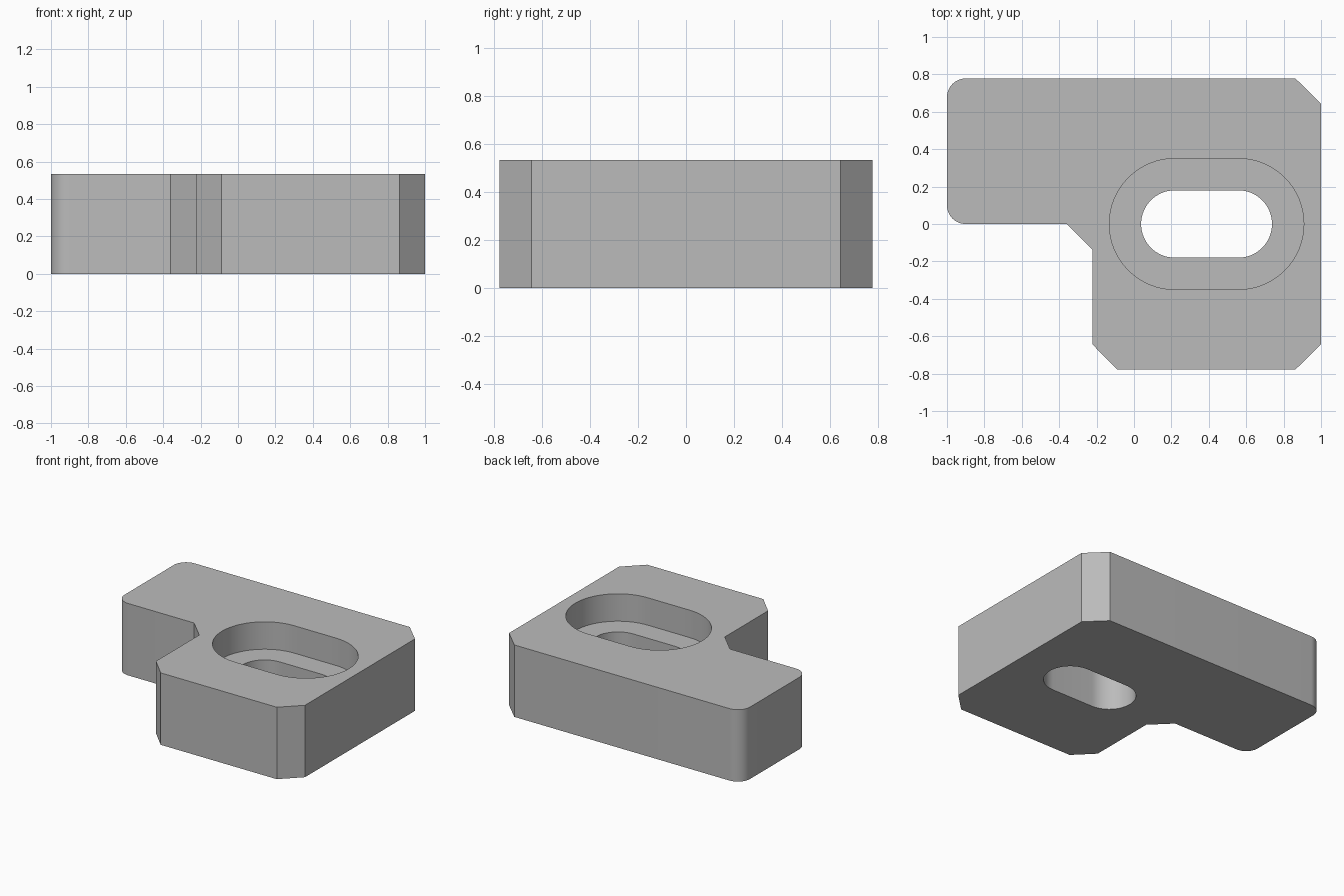
import bpy
import bmesh
from math import cos, sin, pi, radians

old = bpy.data.objects.get("Cube")
if old:
    bpy.data.objects.remove(old, do_unlink=True)

HEIGHT = 0.533
LEDGE = 0.33
SLOT_X, SLOT_HALF = 0.388, 0.17

grey = bpy.data.materials.new("plain grey")
grey.use_nodes = True
colour = (0.5, 0.5, 0.5, 1)
grey.diffuse_color = colour
grey.node_tree.nodes["Principled BSDF"].inputs["Base Color"].default_value = colour


def arc(cx, cy, r, start, end, steps):
    angles = [radians(start + (end - start) * i / steps) for i in range(steps + 1)]
    return [(cx + r * cos(a), cy + r * sin(a)) for a in angles]


def prism(name, outline, z0, z1):
    """Extrude a counter-clockwise outline upward into a solid."""
    bm = bmesh.new()
    base = bm.faces.new([bm.verts.new((x, y, z0)) for x, y in outline])
    top = bmesh.ops.extrude_face_region(bm, geom=[base])["geom"]
    verts = [v for v in top if isinstance(v, bmesh.types.BMVert)]
    bmesh.ops.translate(bm, verts=verts, vec=(0, 0, z1 - z0))
    bmesh.ops.recalc_face_normals(bm, faces=bm.faces)
    mesh = bpy.data.meshes.new(name)
    bm.to_mesh(mesh)
    bm.free()
    mesh.materials.append(grey)
    obj = bpy.data.objects.new(name, mesh)
    bpy.context.collection.objects.link(obj)
    return obj


def slot(r):
    return (arc(SLOT_X + SLOT_HALF, 0, r, -90, 90, 32)
            + arc(SLOT_X - SLOT_HALF, 0, r, 90, 270, 32))


# L-shaped plate: chamfered corners, with a rounded free end on the arm
outline = [(-0.089, -0.778), (0.863, -0.778), (1, -0.644), (1, 0.644), (0.863, 0.778)]
outline += arc(-0.9, 0.678, 0.1, 90, 180, 12)
outline += arc(-0.9, 0.1, 0.1, 180, 270, 12)
outline += [(-0.36, 0), (-0.222, -0.137), (-0.222, -0.644)]
plate = prism("bracket_plate", outline, 0, HEIGHT)

# Wide pocket from the top and narrow slot right through
bpy.context.view_layer.objects.active = plate
for name, radius, bottom in (("pocket_cutter", 0.35, LEDGE), ("slot_cutter", 0.18, -0.1)):
    cutter = prism(name, slot(radius), bottom, HEIGHT + 0.1)
    cutter.hide_render = True
    cut = plate.modifiers.new(name, "BOOLEAN")
    cut.operation = "DIFFERENCE"
    cut.solver = "EXACT"
    cut.object = cutter
    bpy.ops.object.modifier_apply(modifier=cut.name)
    bpy.data.objects.remove(cutter, do_unlink=True)

# Smooth curved walls, crisp edges
bpy.ops.object.select_all(action="DESELECT")
plate.select_set(True)
bpy.ops.object.shade_smooth_by_angle(angle=radians(25))
